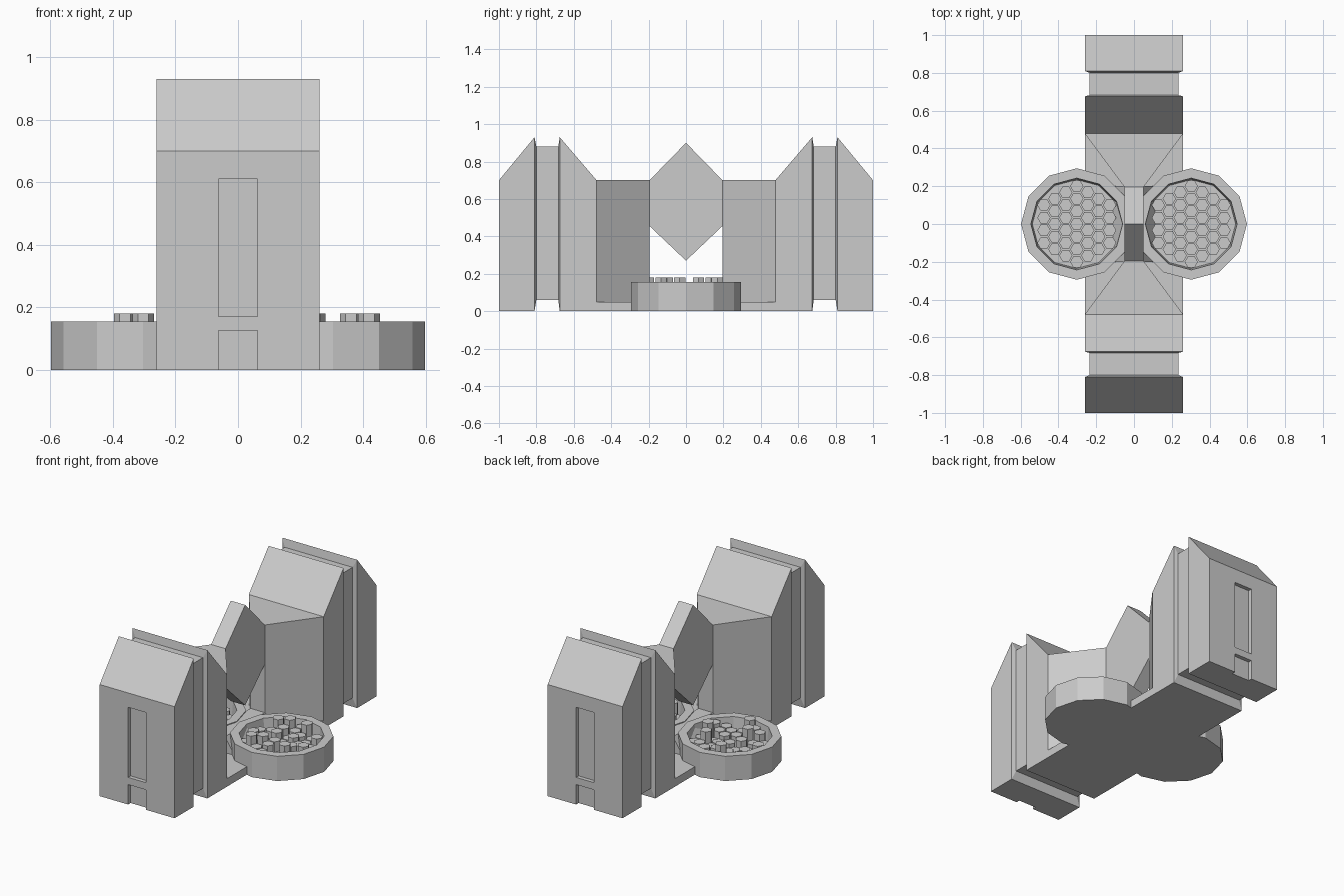
import bpy, bmesh, math, random

if "Cube" in bpy.data.objects:
    bpy.data.objects.remove(bpy.data.objects["Cube"])

random.seed(4)


def finish(bm, name):
    bmesh.ops.recalc_face_normals(bm, faces=bm.faces)
    me = bpy.data.meshes.new(name)
    bm.to_mesh(me)
    bm.free()
    ob = bpy.data.objects.new(name, me)
    bpy.context.collection.objects.link(ob)
    return ob


def skin(bm, rings):
    """Close a solid over matching rings of points."""
    vr = [[bm.verts.new(p) for p in r] for r in rings]
    n = len(vr[0])
    for a, b in zip(vr, vr[1:]):
        for i in range(n):
            j = (i + 1) % n
            bm.faces.new((a[i], a[j], b[j], b[i]))
    bm.faces.new(vr[0])
    bm.faces.new(vr[-1])


def loft_y(name, sections, side=1):
    """Rectangular sections (y, half width, bottom, top) lofted along y."""
    bm = bmesh.new()
    skin(bm, [[(-w, side * y, b), (w, side * y, b), (w, side * y, t), (-w, side * y, t)]
              for y, w, b, t in sections])
    return finish(bm, name)


def ngon(cx, cy, r, z, n):
    return [(cx + r * math.cos(2 * math.pi * i / n),
             cy + r * math.sin(2 * math.pi * i / n), z) for i in range(n)]


def cut(target, y, z0, z1):
    """Sink a narrow panel into the end wall of a tower."""
    cutter = loft_y("panel_cutter", [(y - 0.025, 0.063, z0, z1), (y + 0.025, 0.063, z0, z1)])
    cutter.hide_render = True
    mod = target.modifiers.new("panel", 'BOOLEAN')
    mod.operation = 'DIFFERENCE'
    mod.solver = 'EXACT'
    mod.object = cutter
    bpy.context.view_layer.objects.active = target
    bpy.ops.object.modifier_apply(modifier=mod.name)
    bpy.data.objects.remove(cutter)


# End towers with a groove between two sloped slabs, and wedge walls to the middle
for side, tag in ((-1, "front"), (1, "back")):
    tower = loft_y(tag + "_tower", [
        (1.0, 0.26, 0, 0.70), (0.81, 0.26, 0, 0.93),
        (0.80, 0.235, 0.06, 0.88), (0.683, 0.235, 0.06, 0.88),
        (0.675, 0.26, 0, 0.93), (0.478, 0.26, 0, 0.70)], side)
    cut(tower, side, 0.17, 0.61)
    cut(tower, side, -0.05, 0.125)
    loft_y(tag + "_wedge", [(0.478, 0.26, 0.05, 0.70), (0.195, 0.05, 0.05, 0.70)], side)

# Floor plate joining the towers
loft_y("floor_plate", [(-0.478, 0.26, 0, 0.05), (0.478, 0.26, 0, 0.05)])

# Pointed bridge between the wedges
profile = [(0, 0.90), (0.195, 0.70), (0.195, 0.455), (0, 0.27), (-0.195, 0.455), (-0.195, 0.70)]
bm = bmesh.new()
skin(bm, [[(x, y, z) for y, z in profile] for x in (-0.05, 0.05)])
finish(bm, "bridge")

# Sloped ridge under the bridge
bm = bmesh.new()
skin(bm, [[(-w, -d, z), (w, -d, z), (w, d, z), (-w, d, z)]
          for w, d, z in ((0.11, 0.2, 0.03), (0.11, 0.2, 0.06), (0.05, 0.2, 0.15))])
finish(bm, "centre_ridge")

# Round trays with raised rims, filled with honeycomb posts of mixed height
pitch = 0.067
for side, tag in ((-1, "left"), (1, "right")):
    cx = side * 0.303
    bm = bmesh.new()
    skin(bm, [ngon(cx, 0, r, z, 12) for r, z in
              ((0.295, 0), (0.295, 0.155), (0.243, 0.155), (0.235, 0.06))])
    finish(bm, tag + "_tray")

    bm = bmesh.new()
    for q in range(-3, 4):
        for r in range(max(-3, -q - 3), min(3, 3 - q) + 1):
            x = cx + q * pitch * math.sqrt(3) / 2
            y = (r + q / 2) * pitch
            top = random.choice((0.09, 0.11, 0.13, 0.15, 0.18))
            skin(bm, [ngon(x, y, 0.035, z, 6) for z in (0.055, top)])
    finish(bm, tag + "_honeycomb_posts")
